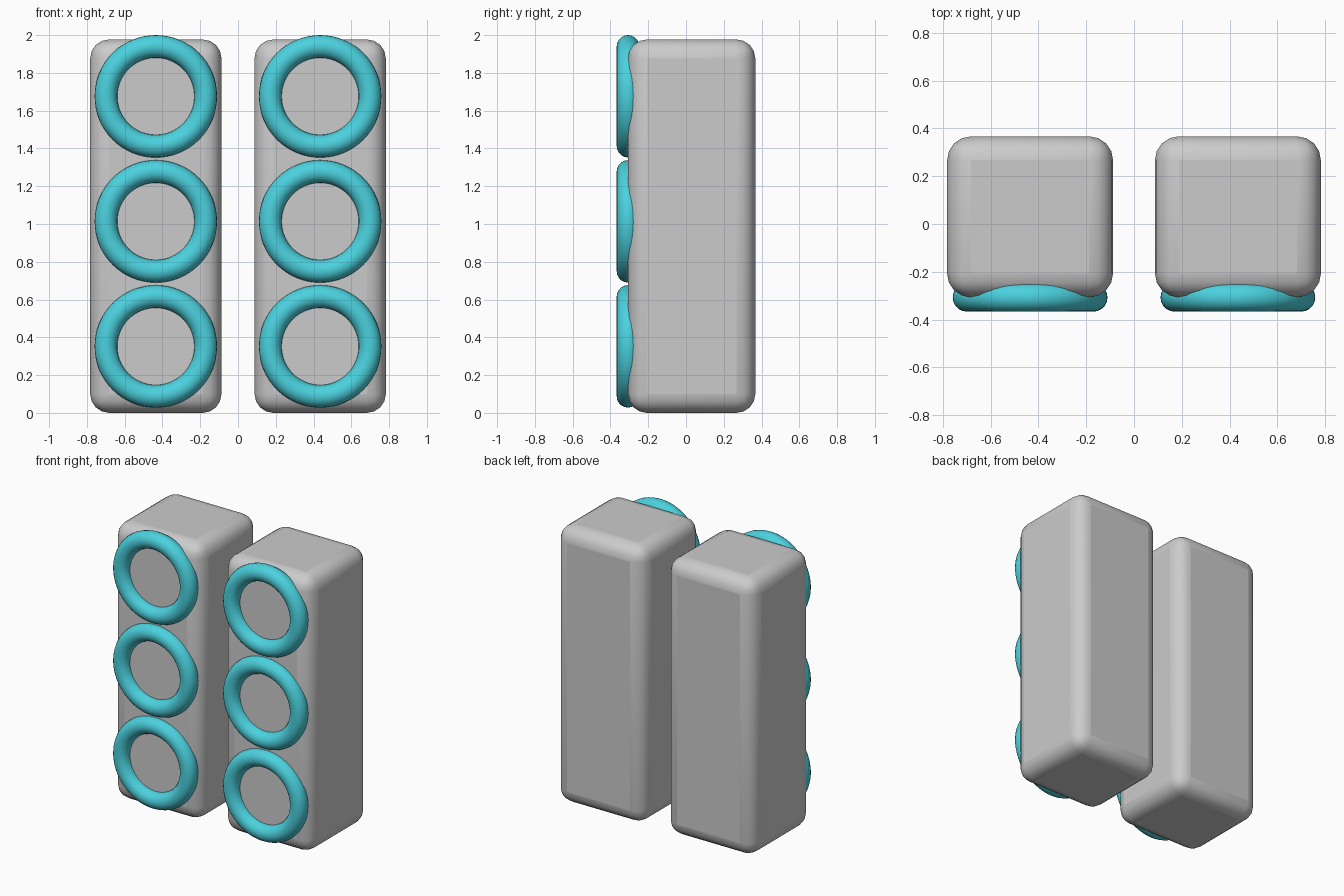
import bpy
from math import radians

if "Cube" in bpy.data.objects:
    bpy.data.objects.remove(bpy.data.objects["Cube"])

ring_mat = bpy.data.materials.new("cyan")
ring_mat.diffuse_color = (0.07, 0.64, 0.73, 1)
ring_mat.use_nodes = True
ring_mat.node_tree.nodes["Principled BSDF"].inputs["Base Color"].default_value = ring_mat.diffuse_color

WIDTH, DEPTH, HEIGHT = 0.695, 0.674, 1.977
FRONT_Y = -0.307


def cabinet(name, x):
    # Tall box with rounded edges
    bpy.ops.mesh.primitive_cube_add(size=1, location=(x, FRONT_Y + DEPTH / 2, HEIGHT / 2))
    ob = bpy.context.object
    ob.name = name
    ob.scale = (WIDTH, DEPTH, HEIGHT)
    bpy.ops.object.transform_apply(location=False, rotation=False, scale=True)
    bevel = ob.modifiers.new("rounded_edges", 'BEVEL')
    bevel.width = 0.1
    bevel.segments = 4
    bpy.ops.object.shade_smooth_by_angle(angle=radians(40))


def ring(name, x, z):
    # Ring half sunk into the front face
    bpy.ops.mesh.primitive_torus_add(
        location=(x, FRONT_Y, z), rotation=(radians(90), 0, 0),
        major_radius=0.264, minor_radius=0.06,
        major_segments=64, minor_segments=20)
    ob = bpy.context.object
    ob.name = name
    ob.data.materials.append(ring_mat)
    bpy.ops.object.shade_smooth()


for side, x in (("left", -0.435), ("right", 0.435)):
    cabinet(f"{side}_cabinet", x)
    for i, level in enumerate(("lower", "middle", "upper")):
        ring(f"{side}_{level}_ring", x, 0.352 + 0.662 * i)
